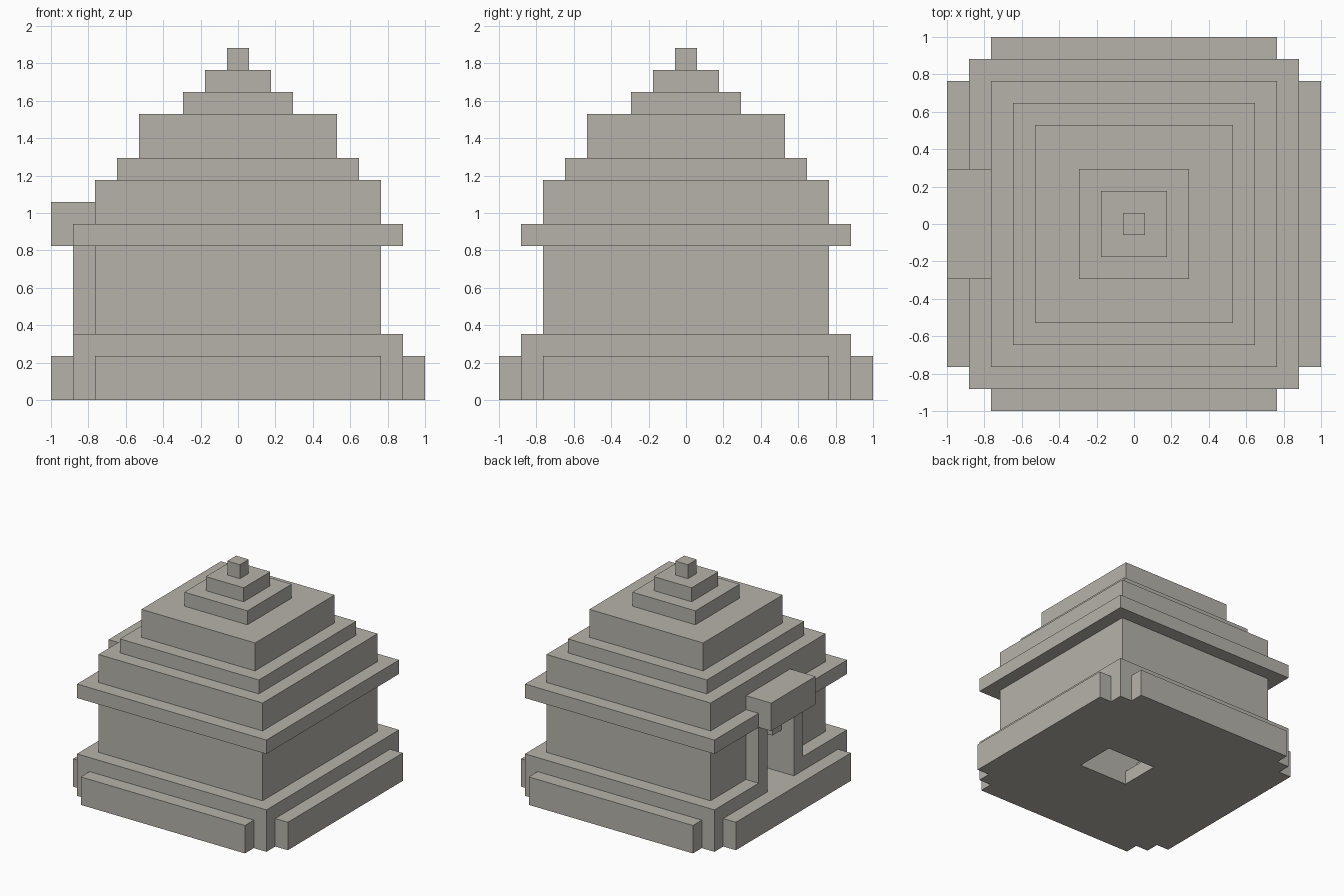
import bpy, bmesh

if "Cube" in bpy.data.objects:
    bpy.data.objects.remove(bpy.data.objects["Cube"], do_unlink=True)

U = 2 / 17  # one block of the grid

stone = bpy.data.materials.new("weathered_stone")
stone.use_nodes = True
COLOUR = (0.47, 0.45, 0.41, 1)
stone.diffuse_color = COLOUR
stone.node_tree.nodes["Principled BSDF"].inputs["Base Color"].default_value = COLOUR


def prism(name, outline, y0, y1):
    """Extrude an x-z outline, given in blocks, from y0 to y1."""
    bm = bmesh.new()
    face = bm.faces.new([bm.verts.new((x * U, y0 * U, z * U)) for x, z in outline])
    new = bmesh.ops.extrude_face_region(bm, geom=[face])["geom"]
    moved = [v for v in new if isinstance(v, bmesh.types.BMVert)]
    bmesh.ops.translate(bm, verts=moved, vec=(0, (y1 - y0) * U, 0))
    bmesh.ops.recalc_face_normals(bm, faces=bm.faces)
    mesh = bpy.data.meshes.new(name)
    bm.to_mesh(mesh)
    bm.free()
    mesh.materials.append(stone)
    obj = bpy.data.objects.new(name, mesh)
    bpy.context.collection.objects.link(obj)
    return obj


def block(name, x0, x1, y0, y1, z0, z1):
    return prism(name, [(x0, z0), (x1, z0), (x1, z1), (x0, z1)], y0, y1)


def tier(name, width, z0, z1):
    h = width / 2
    return block(name, -h, h, -h, h, z0, z1)


def cut(obj, cutter):
    mod = obj.modifiers.new("passage", "BOOLEAN")
    mod.operation = "DIFFERENCE"
    mod.solver = "EXACT"
    mod.object = cutter
    cutter.hide_render = True
    cutter.hide_viewport = True


# Stepped body
base = tier("base", 15, 0, 3)
walls = tier("walls", 13, 3, 7)
tier("eave", 15, 7, 8)
roof = [(13, 8, 10), (11, 10, 11), (9, 11, 13), (5, 13, 14), (3, 14, 15)]
for i, (width, z0, z1) in enumerate(roof, 1):
    tier(f"roof_tier_{i}", width, z0, z1)
tier("finial", 1, 15, 16)

# Low plinth strip along each side
for side, s in (("left", 1), ("right", -1)):
    a, b = sorted((7.5 * s, 8.5 * s))
    block(f"{side}_plinth", a, b, -6.5, 6.5, 0, 2)
for side, s in (("back", 1), ("front", -1)):
    a, b = sorted((7.5 * s, 8.5 * s))
    block(f"{side}_plinth", -6.5, 6.5, a, b, 0, 2)

# Doorway on the right side: two pillars and a projecting lintel
for side, s in (("back", 1), ("front", -1)):
    a, b = sorted((1.5 * s, 2.5 * s))
    block(f"{side}_door_pillar", -7.5, -6.5, a, b, 3, 7)
block("door_lintel", -8.5, -6.5, -2.5, 2.5, 7, 9)

# Passage with steps going down through the floor
passage = prism("passage_cutter", [(-9, 2), (-1.5, 2), (-1.5, 1), (-0.5, 1), (-0.5, -1),
                                   (3.5, -1), (3.5, 5), (-9, 5)], -1.5, 1.5)
vault = block("vault_cutter", -9, 3.5, -0.5, 0.5, 4, 6)
cut(base, passage)
cut(walls, passage)
cut(walls, vault)
